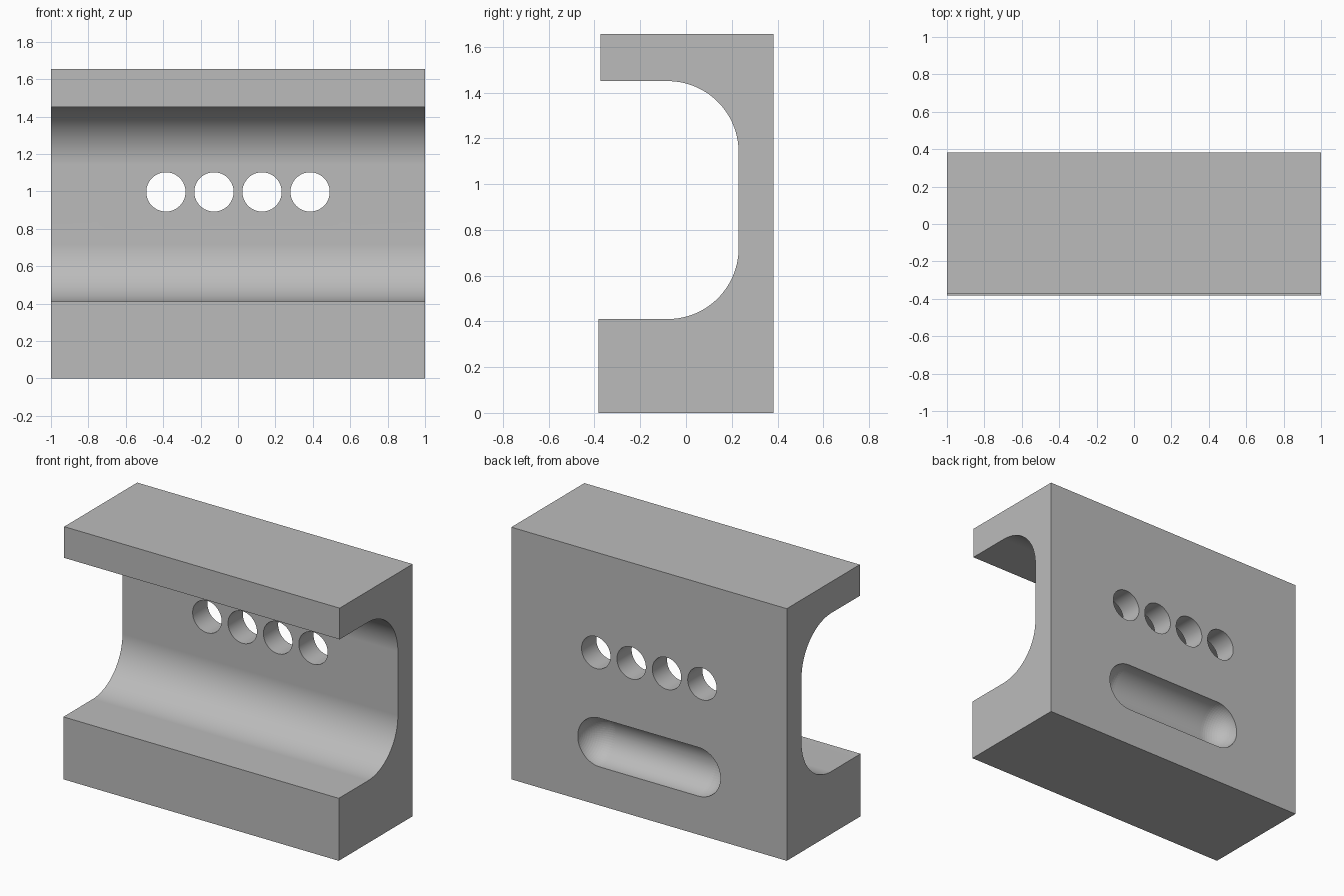
import bpy
import bmesh
from math import cos, sin, pi
from mathutils import Matrix, Vector

if "Cube" in bpy.data.objects:
    bpy.data.objects.remove(bpy.data.objects["Cube"])

HALF_LENGTH, HEIGHT, BACK = 1.0, 1.655, 0.383
LOWER_FRONT, UPPER_FRONT = -0.383, -0.374
LOWER_SHELF, UPPER_SHELF = 0.41, 1.45
INNER_WALL, FILLET = 0.23, 0.31
STEPS = 28


def to_object(bm, name):
    bmesh.ops.recalc_face_normals(bm, faces=bm.faces)
    mesh = bpy.data.meshes.new(name)
    bm.to_mesh(mesh)
    bm.free()
    obj = bpy.data.objects.new(name, mesh)
    bpy.context.collection.objects.link(obj)
    return obj


def arc(y, z, start, end):
    angles = [start + (end - start) * i / STEPS for i in range(STEPS + 1)]
    return [(y + FILLET * cos(a), z + FILLET * sin(a)) for a in angles]


# C-shaped side profile, swept along the length
fillet_y = INNER_WALL - FILLET
profile = [(LOWER_FRONT, 0), (BACK, 0), (BACK, HEIGHT),
           (UPPER_FRONT, HEIGHT), (UPPER_FRONT, UPPER_SHELF)]
profile += arc(fillet_y, UPPER_SHELF - FILLET, pi / 2, 0)
profile += arc(fillet_y, LOWER_SHELF + FILLET, 0, -pi / 2)
profile.append((LOWER_FRONT, LOWER_SHELF))

bm = bmesh.new()
end_face = bm.faces.new([bm.verts.new((-HALF_LENGTH, y, z)) for y, z in profile])
swept = bmesh.ops.extrude_face_region(bm, geom=[end_face], use_keep_orig=True)
moved = [v for v in swept["geom"] if isinstance(v, bmesh.types.BMVert)]
bmesh.ops.translate(bm, verts=moved, vec=(2 * HALF_LENGTH, 0, 0))
block = to_object(bm, "channel_block")

cutters = []

# Row of four round through-holes in the back wall
for i in range(4):
    bm = bmesh.new()
    place = Matrix.Translation(((i - 1.5) * 0.257, 0.3, 0.997)) @ Matrix.Rotation(pi / 2, 4, "X")
    bmesh.ops.create_cone(bm, cap_ends=True, segments=64, radius1=0.105,
                          radius2=0.105, depth=0.5, matrix=place)
    cutters.append(to_object(bm, "hole_cutter"))

# Round-ended groove in the rear face
bm = bmesh.new()
for side in (-1, 1):
    place = Matrix.Translation(Vector((side * 0.358, BACK, 0.413))) @ Matrix.Rotation(pi / 2, 4, "Y")
    bmesh.ops.create_uvsphere(bm, u_segments=64, v_segments=32, radius=0.16, matrix=place)
hull = bmesh.ops.convex_hull(bm, input=bm.verts)
inside = {g for g in hull["geom_interior"] + hull["geom_unused"] if isinstance(g, bmesh.types.BMVert)}
bmesh.ops.delete(bm, geom=list(inside), context="VERTS")
cutters.append(to_object(bm, "groove_cutter"))

bpy.ops.object.select_all(action="DESELECT")
bpy.context.view_layer.objects.active = block
block.select_set(True)
for cutter in cutters:
    cutter.hide_render = True
    cut = block.modifiers.new("cut", "BOOLEAN")
    cut.operation, cut.solver, cut.object = "DIFFERENCE", "EXACT", cutter
    bpy.ops.object.modifier_apply(modifier=cut.name)
    bpy.data.objects.remove(cutter)

# Single grey finish
grey = bpy.data.materials.new("plain_grey")
grey.use_nodes = True
colour = (0.5, 0.5, 0.5, 1)
grey.diffuse_color = colour
grey.node_tree.nodes["Principled BSDF"].inputs["Base Color"].default_value = colour
block.data.materials.clear()
block.data.materials.append(grey)

# Smooth curves, crisp corners
bpy.ops.object.shade_smooth_by_angle(angle=pi / 6)
weighted = block.modifiers.new("even_shading", "WEIGHTED_NORMAL")
weighted.keep_sharp = True
